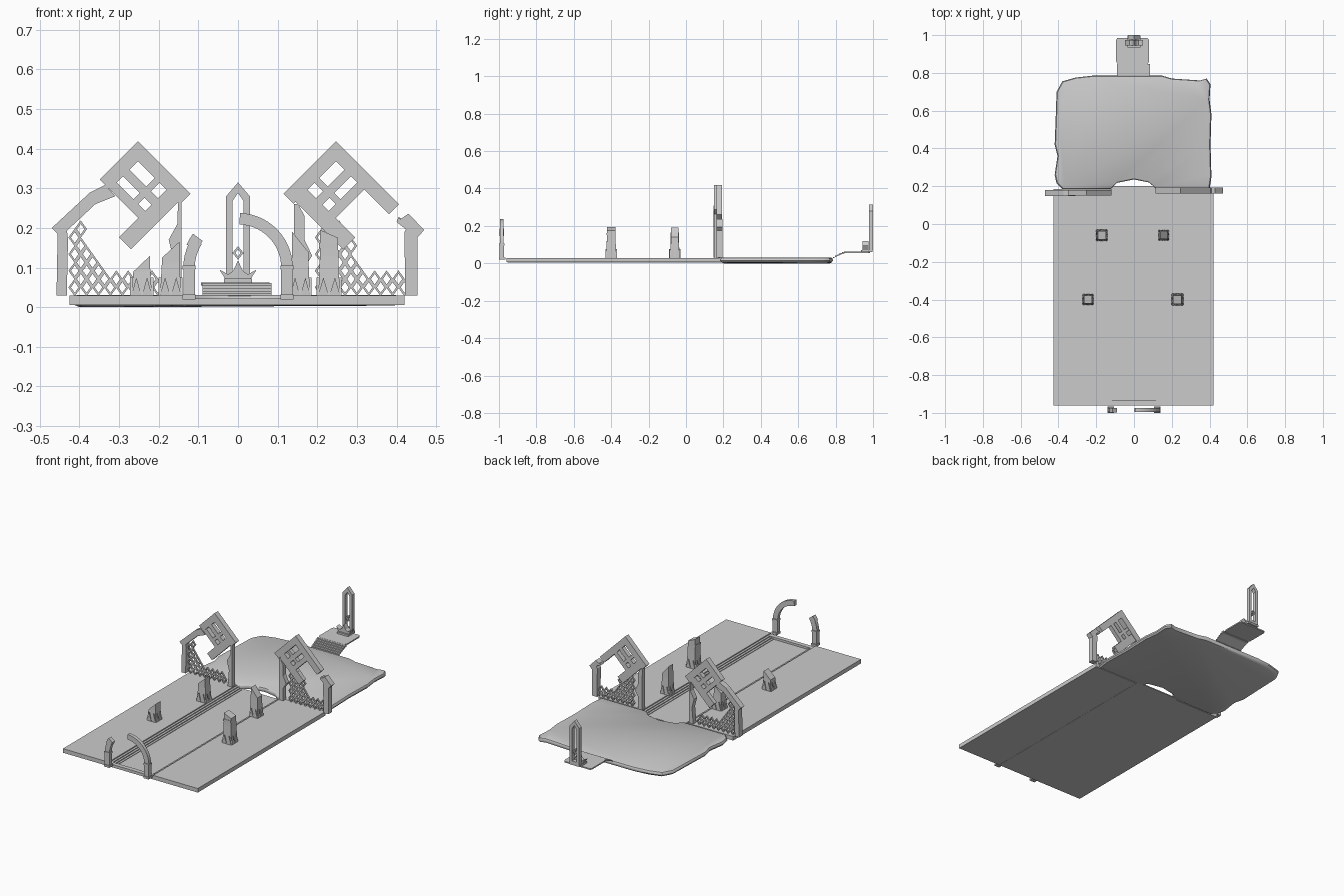
import bpy, bmesh, math

if "Cube" in bpy.data.objects:
    bpy.data.objects.remove(bpy.data.objects["Cube"])

R2 = math.sqrt(2)


def finish(name, bm, smooth=False):
    bmesh.ops.recalc_face_normals(bm, faces=bm.faces[:])
    me = bpy.data.meshes.new(name)
    bm.to_mesh(me)
    bm.free()
    ob = bpy.data.objects.new(name, me)
    bpy.context.collection.objects.link(ob)
    if smooth:
        bpy.ops.object.select_all(action='DESELECT')
        bpy.context.view_layer.objects.active = ob
        ob.select_set(True)
        bpy.ops.object.shade_smooth_by_angle(angle=math.radians(35))
    return ob


def place(p, d, axis):
    return {'x': (d, p[0], p[1]), 'y': (p[0], d, p[1]), 'z': (p[0], p[1], d)}[axis]


def loft(bm, loops):
    rings = [[bm.verts.new(c) for c in l] for l in loops]
    n = len(rings[0])
    for a, b in zip(rings, rings[1:]):
        for i in range(n):
            bm.faces.new((a[i], a[(i + 1) % n], b[(i + 1) % n], b[i]))
    bm.faces.new(rings[0])
    bm.faces.new(rings[-1])


def add_prism(bm, pts, d0, d1, axis='y'):
    loft(bm, [[place(p, d, axis) for p in pts] for d in (d0, d1)])


def prism(name, polys, d0, d1, axis='y', smooth=False):
    bm = bmesh.new()
    for p in polys:
        add_prism(bm, p, d0, d1, axis)
    return finish(name, bm, smooth)


def add_ring(bm, outer, inner, y0, y1):
    loops = [[bm.verts.new(place(p, d, 'y')) for p in l]
             for l, d in ((outer, y0), (outer, y1), (inner, y1), (inner, y0))]
    n = len(outer)
    for k in range(4):
        a, b = loops[k], loops[(k + 1) % 4]
        for i in range(n):
            bm.faces.new((a[i], a[(i + 1) % n], b[(i + 1) % n], b[i]))


def diamond(x, z, w, h):
    return [(x - w, z), (x, z - h), (x + w, z), (x, z + h)]


def rect(x0, x1, z0, z1):
    return [(x0, z0), (x1, z0), (x1, z1), (x0, z1)]


# courtyard paving: two slabs beside a sunken walk with stepped sides
prism("paving_left", [rect(-.425, -.14, -.96, .185)], .006, .029, 'z')
prism("paving_right", [rect(.14, .42, -.96, .185)], .006, .029, 'z')
prism("walk_floor", [rect(-.14, .14, -.955, .2)], .005, .010, 'z')
prism("walk_front_lip", [rect(-.14, .14, -.96, -.935)], .006, .022, 'z')
for s, side in ((-1, "left"), (1, "right")):
    prof = [(.14, .008), (.14, .023), (.128, .023), (.128, .018), (.116, .018),
            (.116, .013), (.104, .013), (.104, .008)]
    prism("walk_steps_" + side, [[(s * x, z) for x, z in prof]], -.935, .185)

# rear ground with a worn, rounded outline
outline = [(.40, .185), (.41, .25), (.405, .42), (.41, .58), (.40, .66), (.405, .74), (.385, .77),
           (.35, .76), (.2, .77), (.15, .785), (-.22, .785), (-.31, .775), (-.38, .755),
           (-.41, .70), (-.415, .55), (-.42, .42), (-.405, .36), (-.42, .26), (-.41, .215),
           (-.38, .185), (-.125, .185), (-.09, .218), (0, .236), (.08, .22), (.12, .185)]
bm = bmesh.new()
loft(bm, [[(x * k, .48 + (y - .48) * k, 0 if z == 0 and x < -.14 else max(z, .004)) for x, y in outline]
          for k, z in ((.95, 0), (.985, .006), (1, .014), (.998, .022), (.988, .028), (.965, .031))])
finish("rear_ground", bm, True)

# rear stairs and platform
prof = [(.775, .024)]
for i in range(5):
    y, z = .785 + i * .012, .034 + i * .0068
    prof += [(y, z - .0068), (y, z)]
prof += [(.848, .0612), (.848, .052), (.835, .050)]
prism("rear_stairs", [prof], -.09, .085, 'x')
prism("rear_platform", [[(-.085, .845), (.07, .845), (.08, .86), (.08, .975), (.07, .985),
                         (-.088, .985), (-.094, .975), (-.094, .86)]], .055, .062, 'z')

# pointed shrine frame with diamond and spiked base
bm = bmesh.new()
add_ring(bm, [(-.03, .07), (.03, .07), (.03, .28), (0, .315), (-.03, .28)],
         [(-.014, .085), (.014, .085), (.014, .268), (0, .288), (-.014, .268)], .978, 1.0)
add_ring(bm, diamond(0, .137, .014, .017), diamond(0, .137, .007, .009), .982, .995)
finish("shrine_frame", bm)
prism("shrine_base", [rect(-.035, .035, .061, .072)], .935, .998)
prism("shrine_spikes", [[(-.03, .068), (.03, .068), (.047, .095), (.025, .083), (.012, .092),
                         (0, .118), (-.012, .092), (-.025, .083), (-.047, .095)]], .945, .975)

# broken entrance arch: long half on the right, short stub on the left


def arch(a0, a1, n, r0, r1):
    ang = [math.radians(a0 + (a1 - a0) * i / n) for i in range(n + 1)]
    return ([(r1 * math.cos(a), .1 + r1 * math.sin(a)) for a in ang] +
            [(r0 * math.cos(a), .1 + r0 * math.sin(a)) for a in reversed(ang)])


prism("arch_right", [arch(0, 88, 14, .109, .138)], -.995, -.975)
prism("arch_left", [arch(180, 147, 5, .109, .138)], -.995, -.975)
prism("arch_left_break", [arch(156, 143, 2, .112, .142)], -.997, -.973)
for s, side in ((-1, "left"), (1, "right")):
    px = sorted((s * .107, s * .140))
    prism("arch_post_" + side, [rect(px[0] + .002, px[1] - .002, .02, .1)], -.996, -.973)
    prism("arch_post_foot_" + side, [rect(*px, .02, .032)], -1.0, -.965)
    prism("arch_post_cap_" + side, [rect(*px, .095, .105)], -.999, -.97)

# ruined courtyard columns with leaf-shaped bases and slanted broken tops


def column(name, x, y, h, slant, w):
    bm = bmesh.new()
    sq = [(-1, -1), (1, -1), (1, 1), (-1, 1)]
    loft(bm, [[(x + i * w * k, y + j * w * k, z + (i * slant * t)) for i, j in sq]
              for k, z, t in ((1, .027, 0), (.92, .045, 0), (.8, .03 + (h - .03) * .6, .2),
                              (.78, h - abs(slant), 1))])
    leaves = [[(c - .5 * w, .027), (c + .5 * w, .027), (c, .075)] for c in (-.5 * w, .5 * w)]
    for leaf in leaves:
        for s in (-1, 1):
            d = sorted((s * w * .75, s * w * 1.08))
            add_prism(bm, [(x + a, z) for a, z in leaf], y + d[0], y + d[1], 'y')
            add_prism(bm, [(y + a, z) for a, z in leaf], x + d[0], x + d[1], 'x')
    finish(name, bm)


column("column_back_left", -.17, -.06, .165, .02, .028)
column("column_back_right", .157, -.06, .19, -.025, .026)
column("column_front_left", -.243, -.40, .13, .02, .027)
column("column_front_right", .23, -.40, .195, -.01, .029)
prism("column_front_right_cap", [rect(.204, .252, .15, .162)], -.425, -.377)

# ruined gable walls


def bar(cx, s, u0, u1, v0, v1):
    # rectangle tilted 45 degrees, measured down both slopes from the peak
    return [(cx + s * (u - v) / R2, .419 - (u + v) / R2)
            for u, v in ((u0, v0), (u1, v0), (u1, v1), (u0, v1))]


def gable(name, cx, s, slope, y0, y1):
    bars = [(0, .187, 0, .036), (0, .036, 0, slope), (.03, .14, .066, .09),
            (.03, .14, .112, .137), (.137, .18, .03, .206), (.095, .112, .03, .12)]
    bm = bmesh.new()
    for i, b in enumerate(bars):
        t = .003 if i > 1 else 0
        add_prism(bm, bar(cx, s, *b), y0 + t, y1 - t)
    finish(name, bm)


def lattice(name, x0, s, rows, y):
    bm = bmesh.new()
    for j, n in enumerate(rows):
        for i in range(n):
            x, z = x0 + s * (.03 * i + .015 * (j % 2)), .05 + .021 * j
            add_ring(bm, diamond(x, z, .016, .022), diamond(x, z, .0095, .0135), y - .005, y + .005)
    finish(name, bm)


gable("gable_frame_left", -.252, 1, .137, .15, .18)
gable("gable_frame_right", .247, -1, .225, .162, .192)
prism("eave_left", [[(-.335, .309), (-.373, .29), (-.47, .2), (-.448, .178), (-.36, .26), (-.31, .28)]],
      .148, .18)
prism("eave_right", [[(.40, .215), (.43, .236), (.47, .195), (.452, .175), (.425, .203), (.405, .228)]],
      .162, .194)
prism("outer_post_left", [[(-.458, .03), (-.432, .03), (-.429, .17), (-.434, .214), (-.455, .195)]],
      .148, .18)
prism("outer_post_right", [[(.422, .03), (.453, .03), (.453, .19), (.435, .215), (.42, .19)]],
      .162, .194)
prism("inner_post_left", [[(-.17, .028), (-.143, .028), (-.142, .28), (-.151, .28), (-.153, .21),
                           (-.175, .17), (-.162, .12)]], .150, .178)
prism("inner_post_right", [[(.142, .028), (.168, .028), (.168, .10), (.187, .13), (.168, .17),
                            (.168, .23), (.152, .26), (.141, .26)]], .164, .19)
lattice("lattice_left", -.412, 1, (8, 7, 3, 2, 2, 1, 1, 1), .166)
lattice("lattice_right", .21, 1, (8, 7, 4, 3, 3, 3, 2, 2), .178)
